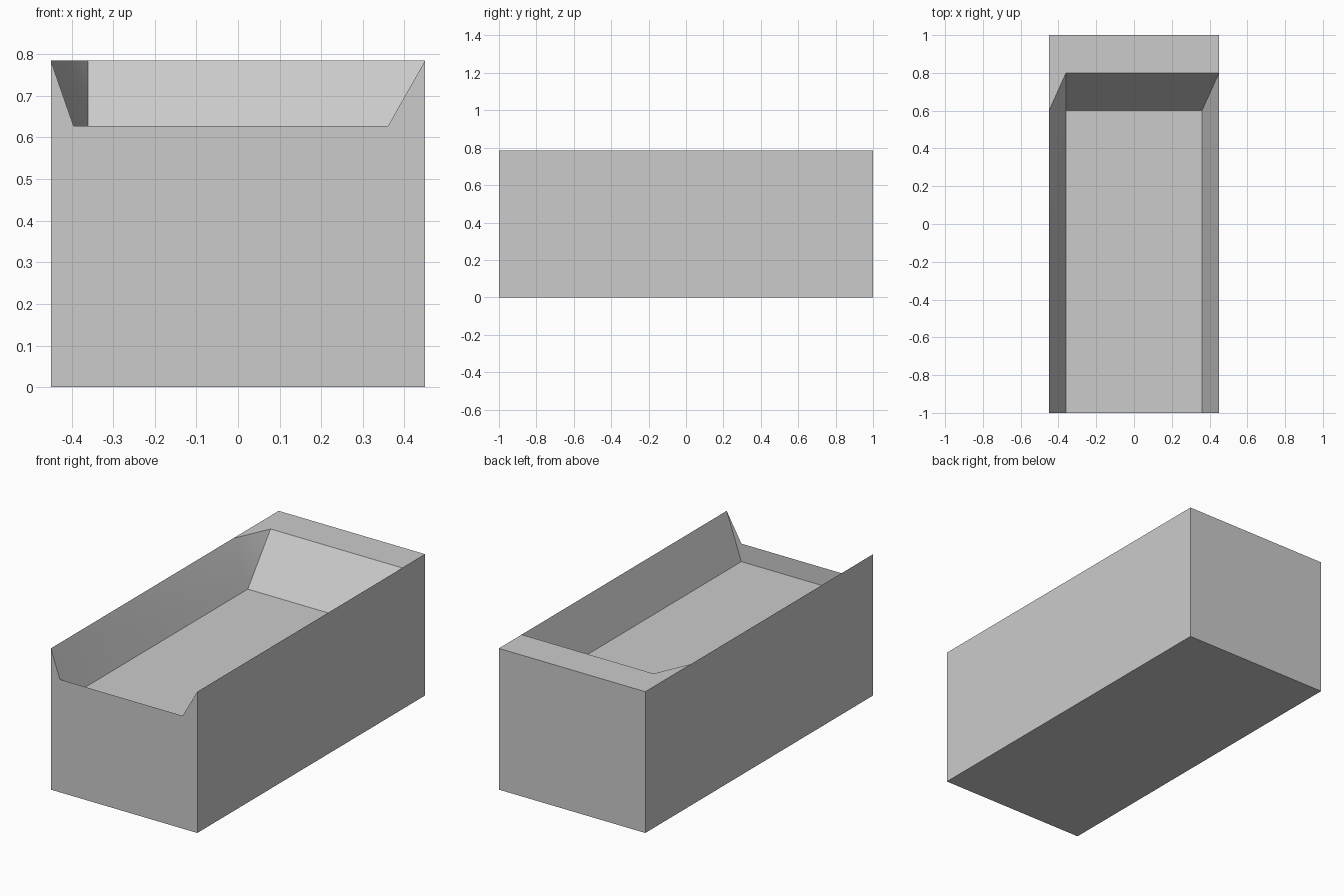
import bpy
import bmesh
import math

# Remove the default cube
cube = bpy.data.objects.get("Cube")
if cube:
    bpy.data.objects.remove(cube)

# Main dimensions: outer block, trough floor, front lip
W, L, H = 0.45, 1.0, 0.785
FW, FZ, LIP = 0.36, 0.527, 0.627
SLOPE_LOW, SLOPE_TOP = 0.6, 0.8

grey = bpy.data.materials.new("light_grey")
grey.use_nodes = True
grey.diffuse_color = (0.6, 0.6, 0.6, 1)
grey.node_tree.nodes["Principled BSDF"].inputs["Base Color"].default_value = (0.6, 0.6, 0.6, 1)


def make_part(name, faces):
    """Build one object from outlines, welding the corners they share."""
    bm = bmesh.new()
    for outline in faces:
        bm.faces.new([bm.verts.new(p) for p in outline])
    bmesh.ops.remove_doubles(bm, verts=bm.verts, dist=0.0001)
    mesh = bpy.data.meshes.new(name)
    bm.to_mesh(mesh)
    bm.free()
    mesh.materials.append(grey)
    obj = bpy.data.objects.new(name, mesh)
    bpy.context.collection.objects.link(obj)
    return obj


# Named corners of the trough
left_bend, left_corner = (-W, SLOPE_LOW, H), (-FW, SLOPE_TOP, H)
right_corner = (W, SLOPE_TOP, H)
floor_left, floor_right = (-FW, SLOPE_LOW, FZ), (FW, SLOPE_LOW, FZ)
front_left, front_right = (-FW, -L, FZ), (FW, -L, FZ)
top_left, top_right = (-W, -L, H), (W, -L, H)
notch_left = W - (W - FW) * (H - LIP) / (H - FZ)

# Outer block: underside, back, two sides, notched front, rear rim
outer_block = make_part("outer_block", [
    [(-W, -L, 0), (-W, L, 0), (W, L, 0), (W, -L, 0)],
    [(W, L, 0), (-W, L, 0), (-W, L, H), (W, L, H)],
    [(-W, L, 0), (-W, -L, 0), top_left, left_bend, (-W, L, H)],
    [(W, -L, 0), (W, L, 0), (W, L, H), right_corner, top_right],
    [(-W, -L, 0), (W, -L, 0), top_right, (FW, -L, LIP), (-notch_left, -L, LIP), top_left],
    [(-W, L, H), left_bend, left_corner, right_corner, (W, L, H)],
])

# Sunken trough: floor, left wall with its bent corner, rear slope, right wall
trough = make_part("trough", [
    [front_left, front_right, floor_right, floor_left],
    [top_left, front_left, floor_left, left_bend],
    [left_bend, floor_left, left_corner],
    [left_corner, floor_left, floor_right, right_corner],
    [right_corner, floor_right, front_right, top_right],
])

# Smooth only the shallow bend in the left wall
bpy.ops.object.select_all(action='DESELECT')
trough.select_set(True)
bpy.context.view_layer.objects.active = trough
bpy.ops.object.shade_smooth_by_angle(angle=math.radians(30))
